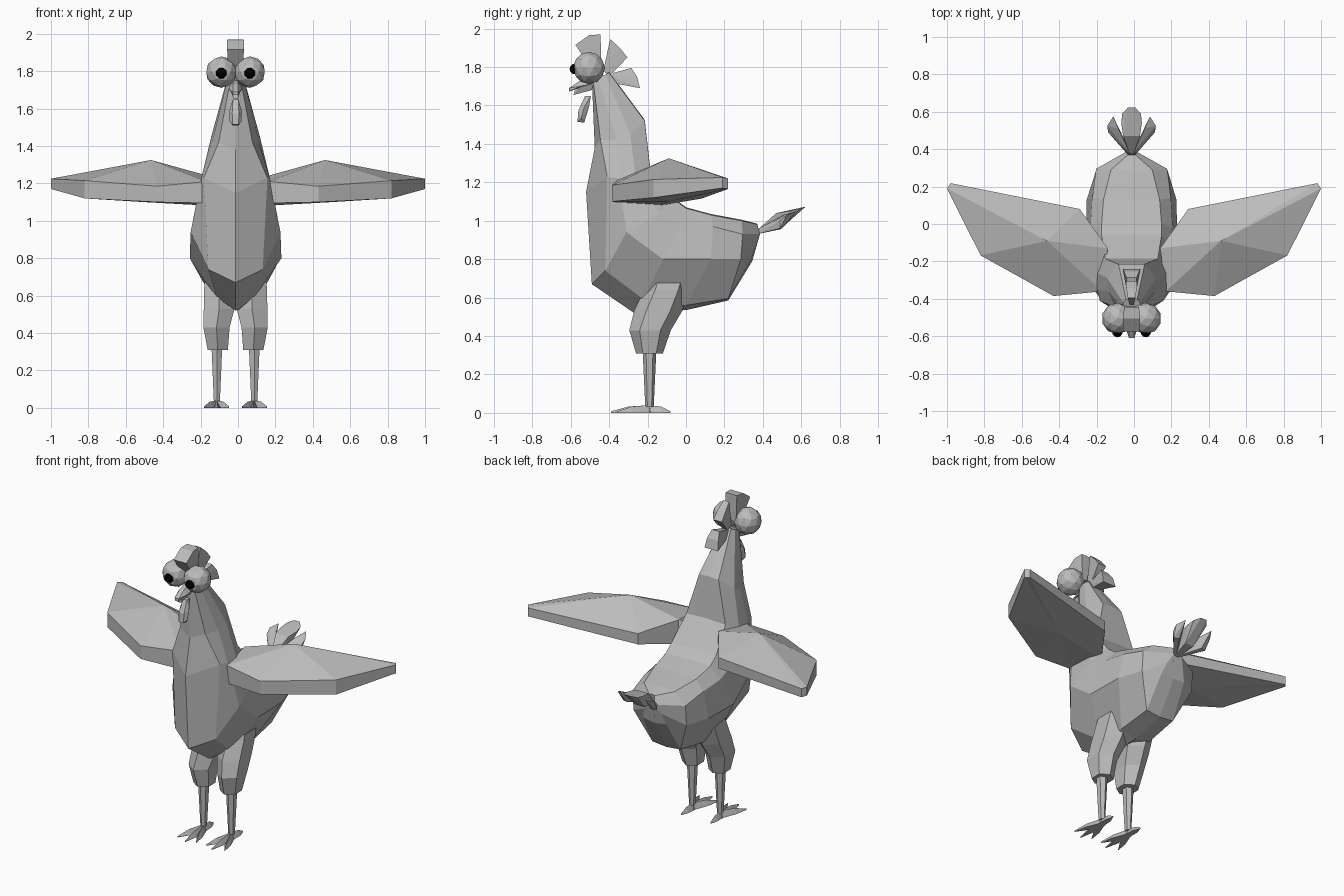
import bpy, bmesh, math
from mathutils import Vector, Matrix

if "Cube" in bpy.data.objects:
    bpy.data.objects.remove(bpy.data.objects["Cube"])

OX = -0.013  # the body sits slightly off the wing centre


def material(name, c):
    m = bpy.data.materials.new(name)
    m.diffuse_color = (c, c, c, 1)
    m.use_nodes = True
    m.node_tree.nodes["Principled BSDF"].inputs["Base Color"].default_value = m.diffuse_color
    return m


GREY = material("plain grey", 0.5)
BLACK = material("black", 0.0)


def finish(name, bm, mat=GREY, dx=OX):
    bmesh.ops.translate(bm, verts=bm.verts, vec=(dx, 0, 0))
    bmesh.ops.recalc_face_normals(bm, faces=bm.faces)
    me = bpy.data.meshes.new(name)
    bm.to_mesh(me)
    bm.free()
    me.materials.append(mat)
    ob = bpy.data.objects.new(name, me)
    bpy.context.collection.objects.link(ob)
    return ob


def loft(name, rings, cap_start=True):
    bm = bmesh.new()
    vs = [[bm.verts.new(p) for p in r] for r in rings]
    n = len(vs[0])
    for a, b in zip(vs, vs[1:]):
        for i in range(n):
            j = (i + 1) % n
            bm.faces.new((a[i], a[j], b[j], b[i]))
    if cap_start:
        bm.faces.new(vs[0])
    bm.faces.new(vs[-1][::-1])
    return finish(name, bm)


def hull(name, pts):
    bm = bmesh.new()
    for p in pts:
        bm.verts.new(p)
    bmesh.ops.convex_hull(bm, input=bm.verts[:])
    loose = [v for v in bm.verts if not v.link_faces]
    bmesh.ops.delete(bm, geom=loose, context='VERTS')
    bmesh.ops.dissolve_limit(bm, angle_limit=0.02, verts=bm.verts, edges=bm.edges)
    return finish(name, bm)


def both(pts):
    """Mirror points across x."""
    return [(s * x, y, z) for s in (1, -1) for x, y, z in pts]


# Body: half cross-sections from head down the neck to the tail,
# each running front/belly centre -> side -> back
halves = [
    [(0, -.49, 1.74), (.03, -.485, 1.74), (.045, -.46, 1.75), (.045, -.42, 1.76), (.03, -.40, 1.77)],
    [(0, -.475, 1.38), (.09, -.445, 1.42), (.125, -.36, 1.42), (.13, -.29, 1.45), (.07, -.215, 1.52)],
    [(0, -.52, 1.15), (.17, -.41, 1.23), (.185, -.35, 1.22), (.19, -.26, 1.2), (.14, -.185, 1.26)],
    [(0, -.49, .67), (.145, -.42, .74), (.24, -.31, .94), (.22, -.14, 1.04), (.16, -.06, 1.11)],
    [(0, -.27, .52), (.10, -.22, .59), (.245, -.12, .80), (.22, -.02, .99), (.16, .0, 1.065)],
    [(0, .0, .535), (.11, .0, .56), (.24, .13, .80), (.21, .14, .97), (.15, .13, 1.03)],
    [(0, .22, .585), (.10, .22, .595), (.19, .285, .80), (.19, .295, .93), (.11, .29, 1.0)],
    [(0, .345, .79), (.085, .34, .80), (.06, .36, .87), (.03, .385, .93), (.02, .37, .98)],
]
rings = []
for h in halves:
    top = (0, h[-1][1], h[-1][2] + .005)
    rings.append(h + [top] + [(-x, y, z) for x, y, z in reversed(h[1:])])
loft("body", rings)


def hexring(cx, cy, rx, ry, z):
    return [(cx + rx * math.sin(k * math.pi / 3) / .866,
             cy - ry * math.cos(k * math.pi / 3), z) for k in range(6)]


# Wings: outline corners as (x, y, top z, bottom z) with a raised ridge point
outline = [(.17, -.36, 1.21, 1.095), (.43, -.385, 1.185, 1.10), (.82, -.168, 1.215, 1.12),
           (1.0, .19, 1.225, 1.17), (.98, .218, 1.22, 1.165), (.29, .08, 1.185, 1.115),
           (.14, -.13, 1.235, 1.08)]


def wing(name, s):
    bm = bmesh.new()
    up = [bm.verts.new((s * x, y, t)) for x, y, t, b in outline]
    lo = [bm.verts.new((s * x, y, b)) for x, y, t, b in outline]
    ridge = bm.verts.new((s * .465, -.09, 1.325))
    under = bm.verts.new((s * .5, -.09, 1.10))
    n = len(up)
    for i in range(n):
        j = (i + 1) % n
        bm.faces.new((up[i], up[j], ridge))
        bm.faces.new((lo[j], lo[i], under))
        if i < n - 1:  # the root stays open inside the body
            bm.faces.new((up[j], up[i], lo[i], lo[j]))
    finish(name, bm, dx=0)


def ball(name, c, r, mat, ico=False):
    bm = bmesh.new()
    if ico:
        bmesh.ops.create_icosphere(bm, subdivisions=2, radius=r)
    else:
        bmesh.ops.create_uvsphere(bm, u_segments=8, v_segments=6, radius=r)
        bmesh.ops.rotate(bm, verts=bm.verts, matrix=Matrix.Rotation(math.pi / 2, 3, 'X')
                         @ Matrix.Rotation(math.pi / 8, 3, 'Z'))
    bmesh.ops.translate(bm, verts=bm.verts, vec=c)
    finish(name, bm, mat)


for side, s in (("right", 1), ("left", -1)):
    wing(side + "_wing", s)

    # Thigh and shank
    loft(side + "_thigh", [hexring(s * cx, *r) for cx, *r in (
        (.09, -.09, .074, .12, .675), (.09, -.10, .078, .12, .64), (.088, -.145, .082, .125, .53),
        (.102, -.187, .07, .108, .43), (.095, -.19, .054, .07, .31))], False)
    loft(side + "_shank", [hexring(s * .1, *r) for r in (
        (-.19, .028, .035, .31), (-.19, .016, .022, .03))], False)

    # Toes: three forward and one back
    for k, (tx, ty) in enumerate([(.035, -.36), (.095, -.39), (.168, -.36), (.105, -.08)]):
        root, tip = Vector((s * .1, -.19, 0)), Vector((s * tx, ty, 0))
        d = (tip - root).normalized()
        w = Vector((-d.y, d.x, 0)) * .018
        mid = root.lerp(tip, .55)
        up = Vector((0, 0, 1))
        hull(f"{side}_toe_{k + 1}", [root - d * .015 + w, root - d * .015 - w, root + up * .04,
                                     mid + w, mid - w, mid + up * .033, tip, tip + up * .008])

    # Eye and pupil
    ball(side + "_eye", (s * .076, -.505, 1.795), .084, GREY, True)
    ball(side + "_pupil", (s * .076, -.575, 1.79), .031, BLACK)

    # Outer tail feather
    hull(side + "_tail_feather", [(s * x, y, z) for x, y, z in (
        (0, .37, .93), (.02, .37, .93), (.01, .38, .96), (.07, .51, 1.03), (.125, .49, 1.0),
        (.085, .50, .96), (.12, .49, .96), (.098, .575, 1.05), (.13, .525, 1.03))])

# Middle tail feather
hull("middle_tail_feather", both([
    (.012, .37, .93), (.012, .38, .96), (.045, .47, 1.04), (.03, .49, .955),
    (.055, .54, 1.05), (.05, .59, 1.06), (.02, .622, 1.073)]))

# Beak halves
hull("upper_beak", both([(.036, -.48, 1.715), (.034, -.55, 1.70), (.014, -.55, 1.73),
                         (.014, -.48, 1.75), (.014, -.61, 1.69), (.012, -.61, 1.672)]))
hull("lower_beak", both([(.03, -.48, 1.715), (.026, -.55, 1.695), (.016, -.49, 1.68),
                         (.012, -.585, 1.655), (.014, -.58, 1.675)]))

# Wattle
hull("wattle", both([(.014, -.495, 1.65), (.014, -.525, 1.65), (.033, -.53, 1.59),
                     (.018, -.56, 1.575), (.018, -.505, 1.59), (.033, -.545, 1.535),
                     (.016, -.565, 1.515), (.016, -.53, 1.51)]))

# Comb: three fans, each flaring from a narrow root
combs = {
    "front_comb": [(.038, -.50, 1.80), (.038, -.44, 1.80), (.045, -.575, 1.915),
                   (.045, -.505, 1.965), (.04, -.445, 1.97)],
    "middle_comb": [(.012, -.43, 1.78), (.012, -.40, 1.75), (.02, -.395, 1.945),
                    (.028, -.345, 1.90), (.03, -.305, 1.85)],
    "rear_comb": [(.015, -.41, 1.76), (.015, -.40, 1.72), (.027, -.285, 1.795),
                  (.04, -.255, 1.75), (.048, -.24, 1.69)],
}
for name, pts in combs.items():
    hull(name, both(pts))
